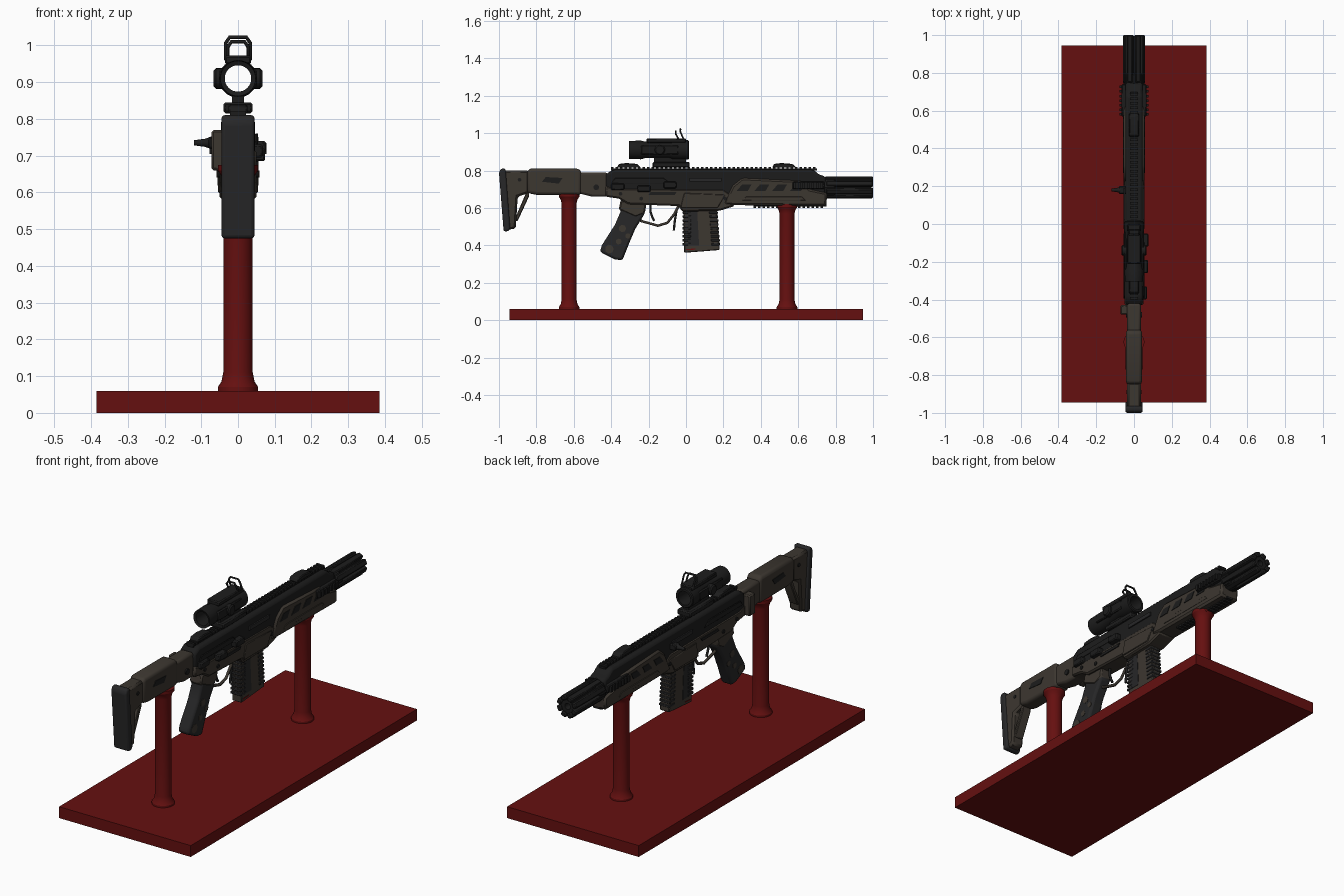
import bpy
import bmesh
from math import cos, sin, pi, tau
from mathutils import Vector

default_cube = bpy.data.objects.get("Cube")
if default_cube:
    bpy.data.objects.remove(default_cube, do_unlink=True)

UNIT = 0.01  # all part dimensions are given in hundredths


def material(name, *rgb):
    mat = bpy.data.materials.new(name)
    colour = (*rgb, 1)
    mat.diffuse_color = colour
    mat.use_nodes = True
    mat.node_tree.nodes["Principled BSDF"].inputs["Base Color"].default_value = colour
    return mat


RED = material("stand red", .13, .005, .005)
BLACK = material("matte black", .012, .012, .012)
GREY = material("rubber grey", .02, .02, .021)
BROWN = material("earth brown", .046, .038, .03)
parts = []


def finish(name, bm, mat, bevel=0, segments=1):
    bmesh.ops.remove_doubles(bm, verts=bm.verts, dist=UNIT / 1000)
    bmesh.ops.recalc_face_normals(bm, faces=bm.faces)
    mesh = bpy.data.meshes.new(name)
    bm.to_mesh(mesh)
    bm.free()
    mesh.materials.append(mat)
    obj = bpy.data.objects.new(name, mesh)
    bpy.context.collection.objects.link(obj)
    if bevel:
        mod = obj.modifiers.new("edge bevel", "BEVEL")
        mod.width = bevel * UNIT
        mod.segments = segments
        mod.limit_method = "ANGLE"
    parts.append(obj)
    return obj


def plate(name, profile, x_low, x_high, mat, bevel=0, segments=1):
    """Side profile in (y, z), extruded across x."""
    bm = bmesh.new()
    face = bm.faces.new([bm.verts.new(Vector((x_low, y, z)) * UNIT) for y, z in profile])
    extruded = bmesh.ops.extrude_face_region(bm, geom=[face])["geom"]
    moved = [v for v in extruded if isinstance(v, bmesh.types.BMVert)]
    bmesh.ops.translate(bm, verts=moved, vec=((x_high - x_low) * UNIT, 0, 0))
    return finish(name, bm, mat, bevel, segments)


def slab(name, profile, half, mat, bevel=0, segments=1):
    return plate(name, profile, -half, half, mat, bevel, segments)


def box(name, x, y, z, mat, bevel=0):
    (y0, y1), (z0, z1) = y, z
    return plate(name, [(y0, z0), (y1, z0), (y1, z1), (y0, z1)], *x, mat, bevel)


def lathe(name, profile, axis, centre, mat, sides=32):
    """Closed (radius, height) profile turned around an axis."""
    bm = bmesh.new()
    rings = []
    for radius, h in profile:
        ring = []
        for i in range(sides):
            a, b = radius * cos(tau * i / sides), radius * sin(tau * i / sides)
            point = {"X": (h, a, b), "Y": (a, h, b), "Z": (a, b, h)}[axis]
            ring.append(bm.verts.new((Vector(point) + Vector(centre)) * UNIT))
        rings.append(ring)
    for low, high in zip(rings, rings[1:] + rings[:1]):
        if low[0].co == high[0].co or (low[0].co - low[1].co).length + (high[0].co - high[1].co).length < 1e-7:
            continue
        for i in range(sides):
            j = (i + 1) % sides
            bm.faces.new((low[i], low[j], high[j], high[i]))
    return finish(name, bm, mat)


def rod(name, points, radius, mat):
    curve = bpy.data.curves.new(name, "CURVE")
    curve.dimensions = "3D"
    curve.bevel_depth = radius * UNIT
    curve.bevel_resolution = 1
    curve.use_fill_caps = True
    spline = curve.splines.new("POLY")
    spline.points.add(len(points) - 1)
    for target, p in zip(spline.points, points):
        target.co = (*(Vector(p) * UNIT), 1)
    curve.materials.append(mat)
    obj = bpy.data.objects.new(name, curve)
    bpy.context.collection.objects.link(obj)


def teeth(name, x, start, stop, z, pitch=2.4):
    """Row of rail teeth running along y."""
    bm = bmesh.new()
    y = start
    while y + pitch / 2 <= stop:
        corners = bmesh.ops.create_cube(bm, size=1)["verts"]
        for v in corners:
            v.co = Vector((x[v.co.x > 0], y + (v.co.y > 0) * pitch * .55, z[v.co.z > 0])) * UNIT
        y += pitch
    finish(name, bm, BLACK)


# Display stand
box("stand_base", (-38.5, 38.5), (-94.5, 94.5), (0, 6), RED)
for label, y, top in (("rear", -62.5, 67.5), ("front", 54, 62)):
    lathe(label + "_post", [(0, 5), (5.5, 5), (5.5, 7), (4.5, 8.5), (4, 11), (4, top - 5),
          (4.5, top - 3), (5.5, top - 1.5), (5.5, top), (0, top)], "Z", (0, y, 0), RED)

# Shoulder stock with open triangle behind the strut
slab("butt_body", [(-98, 80), (-84, 80), (-84, 68), (-90, 66), (-91, 49), (-97, 48)], 3.6, BROWN, 1)
slab("butt_pad", [(-100, 79), (-99, 81), (-96.5, 81), (-94, 49), (-95, 47.5), (-97.5, 47.5)],
     4.5, GREY, 1.6, 3)
slab("butt_strut", [(-84, 70), (-84, 66), (-90, 53), (-92, 53), (-86, 67)], 2.6, BROWN, .4)
slab("cheek_rest", [(-85, 68), (-85, 80), (-83, 81), (-57, 81), (-56, 79), (-56, 67), (-80, 67)],
     4.2, BROWN, 1.6, 3)
slab("stock_tube", [(-58, 68), (-58, 79), (-42, 79), (-41, 66), (-50, 66)], 3.6, BROWN, 1.2, 2)
box("stock_latch", (-7.2, -3), (-48, -43), (66, 77), BROWN, .6)
for side in (-1, 1):
    x = sorted((side * 4, side * 4.5))
    plate("cheek_slot", [(-77, 74), (-75, 76.5), (-66, 76), (-68, 73)], *x, BLACK)
    lathe("stock_pin", [(0, 0), (1.5, 0), (1.5, side * .8), (0, side * .8)], "X",
          (side * 3.5, -48, 71), BLACK, 16)
    lathe("butt_pin", [(0, 0), (1, 0), (1, side * .6), (0, side * .6)], "X",
          (side * 3.4, -89, 75), BLACK, 12)

# Upper receiver and top rail
slab("upper_receiver", [(-43, 67), (-43, 78), (-39, 80.5), (68, 80.5), (71, 78), (75, 76.5),
     (75, 66), (20, 64)], 4.6, BLACK, 1.4, 2)
box("top_rail", (-1.8, 1.8), (-40, 70), (80, 81), BLACK)
teeth("top_rail_teeth", (-2.2, 2.2), -40, 70, (80.8, 82))
for label, y in (("rear", -37), ("front", 46)):
    slab(label + "_folded_sight", [(y, 81.5), (y + 1, 83.5), (y + 5, 84), (y + 11, 83.5),
         (y + 13, 81.5)], 2.6, BLACK, .4)

# Lower receiver and magazine well
slab("lower_receiver", [(-43, 66), (-43, 72), (-38, 70.5), (20, 70), (26, 66), (26, 61), (18, 58.5),
     (-2, 58), (-4, 61), (-31, 62), (-36, 65)], 5, BROWN, .8)
for side in (-1, 1):
    x = sorted((side * 4.8, side * 5.5))
    plate("magwell_panel", [(-3, 60), (17, 60), (21, 67), (-1, 68)], *x, BROWN, .3)
    plate("bolt_slot", [(2, 74), (2, 76), (19, 76), (19, 74)], *x, GREY)
    plate("receiver_groove", [(-20, 67), (-19, 68.5), (-5, 68.5), (-6, 67)], *x, BLACK)
    for y, z in ((-35, 67.5), (-24, 65), (21, 65)):
        lathe("receiver_pin", [(0, 0), (1, 0), (1, side * .7), (0, side * .7)], "X",
              (side * 4.8, y, z), BLACK, 12)
    plate("receiver_rib", [(-40, 73), (-38, 76), (-12, 76), (-8, 73)], *x, BLACK, .3)

# Left side controls and right side charging handle
for y, z, depth in ((-36, 71, 6.8), (-22, 70, 7.4), (-8, 72, 7.6)):
    box("control_lever", (4, depth), (y - 4, y + 3), (z - 1.5, z + 2), BLACK, .5)
box("charging_handle_stem", (-8, -4), (16, 20), (72, 75), BLACK, .4)
lathe("charging_handle_knob", [(0, -12), (.7, -12), (1.1, -9), (1.8, -7), (0, -7)], "X",
      (0, 18, 73.5), BLACK, 16)

# Handguard with slanted vents and accessory rails
slab("handguard", [(20, 62), (24, 61.5), (75, 61), (75.5, 68), (66, 70), (62, 74.5), (30, 76),
     (25, 72)], 5.6, BROWN, 1)
for side in (-1, 1):
    x = sorted((side * 5.4, side * 5.9))
    for y in (27, 36.5, 46, 55.5):
        plate("vent", [(y, 69), (y + 3, 72.5), (y + 8, 72.5), (y + 6, 69)], *x, BLACK)
    plate("handguard_groove", [(30, 64), (32, 66), (62, 66), (64, 64)], *x, BROWN, .2)
    x = sorted((side * 4, side * 6.6))
    box("side_rail", x, (57, 74), (70, 74), BLACK, .4)
    teeth("side_rail_teeth", sorted((side * 6.4, side * 7.7)), 57.5, 74, (70.5, 73.5))
box("bottom_rail", (-1.8, 1.8), (36, 75), (60.8, 62), BLACK)
teeth("bottom_rail_teeth", (-2.2, 2.2), 36, 75, (60, 61))

# Fluted muzzle shroud
lathe("muzzle_core", [(1.6, 72), (4.2, 72), (4.2, 99), (1.6, 99)], "Y", (0, 0, 71), BLACK, 24)
lathe("muzzle_collar", [(2, 74), (5.4, 74), (5.8, 75), (5.8, 79), (5, 80), (2, 80)],
      "Y", (0, 0, 71), BLACK, 8)
for i in range(8):
    turn = (i + .5) * pi / 4
    bar = box("muzzle_fin", (-1.5, 1.5), (75, 100), (3.4, 5.9), BLACK, .5)
    bar.rotation_euler.y = turn
    bar.location.z = 71 * UNIT

# Pistol grip
slab("grip", [(-35, 65), (-22, 64), (-22, 57), (-27, 49), (-30, 42), (-34, 32), (-38, 32.5),
     (-46, 36.5), (-45, 40), (-38, 51), (-35, 58)], 3.2, GREY, 1.2, 2)
slab("grip_collar", [(-35, 64), (-21, 63), (-22, 57), (-27, 55), (-36, 59)], 3.5, BROWN, .8)
for side in (-1, 1):
    for y, z, size in ((-41, 38, 2.4), (-34, 49, 2), (-36, 42, 1.6), (-31, 45, 1.5)):
        lathe("grip_patch", [(0, 0), (size, 0), (size, side * .3), (0, side * .3)], "X",
              (side * 3.1, y, z), BROWN, 7)

# Trigger group
rod("trigger_guard", [(0, y, z) for y, z in ((-26, 57), (-24, 53), (-15, 50.5), (-10, 52),
    (-6, 57), (-4, 61))], .8, BROWN)
rod("trigger", [(0, -19, 62), (0, -19, 58), (0, -18, 55), (0, -17, 53)], .7, BLACK)
rod("magazine_release", [(0, -5, 59), (0, -6, 53), (0, -6.5, 48)], .7, BLACK)

# Magazine with ribbed edges
slab("magazine", [(-1.5, 60), (16.5, 60), (18, 39), (18, 37.5), (-1, 36), (-1, 39)], 2.8, BROWN, .4)
for i in range(9):
    z = 40 + i * 2.1
    for y in (-2 + i * .02, 13.6 - i * .15):
        box("magazine_rib", (-3.1, 3.1), (y, y + 4.6), (z, z + 1.3), GREY, .2)
for side in (-1, 1):
    x = sorted((side * 2.7, side * 3))
    plate("magazine_panel", [(1, 58), (6, 58), (7, 40), (1, 40)], *x, GREY)
    plate("magazine_mark", [(0, 37.4), (0, 38), (5, 38.3), (5, 37.7)], *x, RED)

# Tube sight with knobs, mount and small reflex frame on top
lathe("scope_tube", [(3.6, -30), (4.8, -30.5), (5, -24), (4.4, -22), (4.4, -9), (5.2, -7),
      (5.2, 1), (4.8, 1.5), (3.6, 1.5)], "Y", (0, 0, 91), BLACK)
for side in (-1, 1):
    lathe("scope_knob", [(0, 3.9 * side), (2.8, 3.9 * side), (2.8, 6 * side), (2.2, 6.6 * side),
          (0, 6.6 * side)], "X", (0, -14, 91), BLACK, 20)
    box("scope_flank", sorted((side * 3.8, side * 5.2)), (-24, -4), (88.5, 93.5), BLACK, .5)
box("scope_mount", (-4, 4), (-18, 2), (81.5, 84.5), BLACK, .6)
box("scope_neck", (-1.6, 1.6), (-17, 0), (84, 87.2), BLACK)
box("reflex_base", (-3.6, 3.6), (-21, 0), (94.8, 97.2), BLACK, .5)
for y, half, top in ((-5.5, 2.8, 101), (-3, 3.3, 102.2)):
    rod("reflex_frame", [(-half, y + 2, 96), (-half, y, top - 1.5), (-half + 1, y, top), (half - 1, y, top),
        (half, y, top - 1.5), (half, y + 2, 96)], .5, BLACK)

# Smooth the round parts while keeping hard edges
bpy.ops.object.select_all(action="DESELECT")
for obj in parts:
    obj.select_set(True)
bpy.context.view_layer.objects.active = parts[0]
bpy.ops.object.shade_smooth_by_angle()
